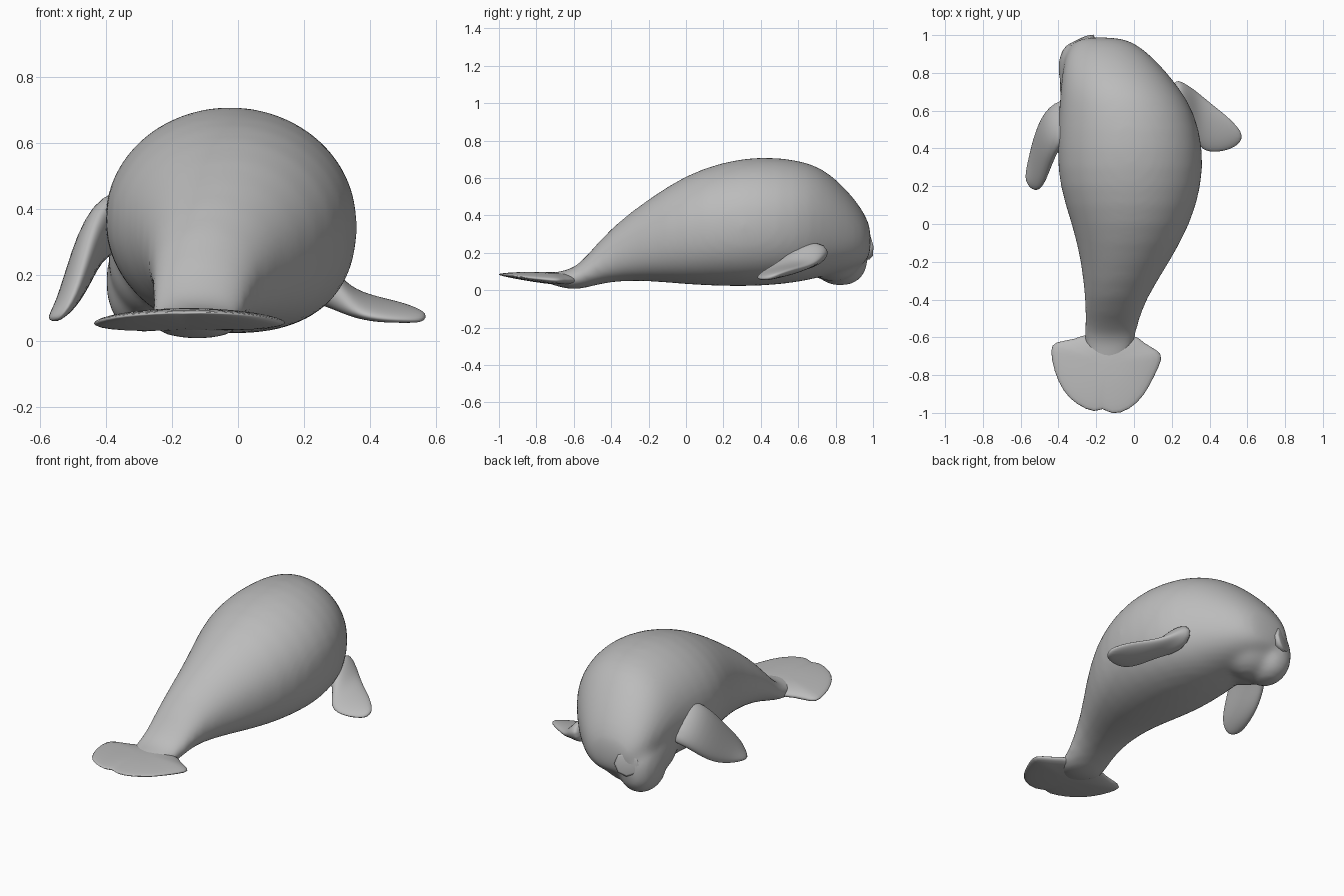
import bpy, bmesh
from math import sin, cos, pi, sqrt
from mathutils import Vector

cube = bpy.data.objects.get("Cube")
if cube:
    bpy.data.objects.remove(cube, do_unlink=True)

skin = bpy.data.materials.new("grey_skin")
skin.use_nodes = True
skin.diffuse_color = (0.5, 0.5, 0.5, 1)
skin.node_tree.nodes["Principled BSDF"].inputs["Base Color"].default_value = skin.diffuse_color


def loft(bm, rings):
    """Bridge closed rings of points and cap both ends."""
    rows = [[bm.verts.new(p) for p in ring] for ring in rings]
    n = len(rows[0])
    for a, b in zip(rows, rows[1:]):
        for i in range(n):
            j = (i + 1) % n
            bm.faces.new((a[i], a[j], b[j], b[i]))
    bm.faces.new(rows[0])
    bm.faces.new(rows[-1])


def ring(centre, u, v, n, fullness=2):
    """Ellipse whose quarter towards +u and -v may be made fuller."""
    points = []
    for i in range(n):
        c, s = cos(2 * pi * i / n), sin(2 * pi * i / n)
        grow = 1
        if c > 0 and s < 0:
            grow = (abs(c) ** fullness + abs(s) ** fullness) ** (-1 / fullness)
        points.append(centre + (u * c + v * s) * grow)
    return points


def lump(bm, centre, radii, power=2):
    """Superellipsoid to be fused into the body."""
    for v in bmesh.ops.create_icosphere(bm, subdivisions=4, radius=1)["verts"]:
        p = v.co * sum(abs(c) ** power for c in v.co) ** (-1 / power)
        v.co = [m + r * c for m, r, c in zip(centre, radii, p)]


def finish(bm, name, subdivide=1):
    bmesh.ops.recalc_face_normals(bm, faces=bm.faces)
    mesh = bpy.data.meshes.new(name)
    bm.to_mesh(mesh)
    bm.free()
    mesh.materials.append(skin)
    mesh.shade_smooth()
    obj = bpy.data.objects.new(name, mesh)
    bpy.context.collection.objects.link(obj)
    if subdivide:
        rounding = obj.modifiers.new("rounding", "SUBSURF")
        rounding.levels = rounding.render_levels = subdivide
    return obj


# Body: slices along y as (y, x low, x high, z low, z high) in hundredths
slices = [
    (-78, -20, -9, 5, 8), (-69, -25, -2, 2, 10), (-61, -28, 1, 0, 11),
    (-54, -26, 2, 1, 17), (-40, -26, 6, 5, 34), (-20, -28, 19, 5, 49),
    (0, -33, 30, 3, 62), (20, -40, 36, 2, 69), (40, -41, 37, 2, 72),
    (60, -40, 32, 4, 70), (72, -39, 24, 7, 66), (82, -38, 16, 9, 58),
    (91, -36, 7, 12, 48), (96, -32, 0, 15, 40), (99, -28, -8, 19, 33),
]
body = bmesh.new()
rings = []
for s in slices:
    y, x0, x1, z0, z1 = (value / 100 for value in s)
    centre = Vector(((x0 + x1) / 2, y, (z0 + z1) / 2))
    rings.append(ring(centre, Vector(((x1 - x0) / 2, 0, 0)),
                      Vector((0, 0, (z1 - z0) / 2)), 28, 2.5))
loft(body, rings)

# Muzzle turned to one side, with cheek and throat easing it into the head
lump(body, (-0.285, 0.825, 0.18), (0.115, 0.148, 0.156), 2.3)
lump(body, (-0.18, 0.79, 0.23), (0.19, 0.17, 0.185))
lump(body, (-0.25, 0.72, 0.25), (0.145, 0.2, 0.185))
body_obj = finish(body, "body")
fuse = body_obj.modifiers.new("fuse", "REMESH")
fuse.mode = "VOXEL"
fuse.voxel_size = 0.018
fuse.use_smooth_shade = True
blend = body_obj.modifiers.new("blend", "SMOOTH")
blend.factor = 0.5
blend.iterations = 14

# Flippers: sections as (leading point, trailing point, half thickness)
flippers = {
    "left_flipper": [
        ((0.20, 0.78, 0.22), (0.21, 0.56, 0.18), 0.08),
        ((0.27, 0.75, 0.20), (0.29, 0.51, 0.13), 0.06),
        ((0.33, 0.71, 0.15), (0.345, 0.39, 0.085), 0.035),
        ((0.41, 0.64, 0.125), (0.42, 0.37, 0.065), 0.03),
        ((0.50, 0.57, 0.11), (0.51, 0.39, 0.06), 0.022),
        ((0.58, 0.48, 0.08), (0.565, 0.43, 0.06), 0.014),
    ],
    "right_flipper": [
        ((-0.31, 0.68, 0.29), (-0.31, 0.50, 0.47), 0.06),
        ((-0.44, 0.64, 0.26), (-0.41, 0.41, 0.44), 0.055),
        ((-0.51, 0.51, 0.13), (-0.455, 0.28, 0.27), 0.05),
        ((-0.555, 0.36, 0.075), (-0.49, 0.17, 0.14), 0.033),
        ((-0.585, 0.23, 0.065), (-0.54, 0.18, 0.06), 0.014),
    ],
}
for name, sections in flippers.items():
    axis = Vector(sections[-1][0]) - Vector(sections[0][0])
    bm = bmesh.new()
    rings = []
    for lead, trail, thick in sections:
        lead, trail = Vector(lead), Vector(trail)
        chord = (lead - trail) / 2
        normal = chord.cross(axis).normalized()
        rings.append(ring((lead + trail) / 2, chord, normal * thick, 12))
    loft(bm, rings)
    finish(bm, name, 2)

# Tail fluke: notched fan outline, thickest at the root and rising to the rear
outline = [
    (-25, -57), (-31, -61), (-43, -62), (-45, -66), (-43, -78), (-38, -89), (-31, -96),
    (-20, -101), (-17, -97), (-12, -102), (-2, -99), (6, -91), (11, -81),
    (16, -71), (14, -67), (5, -63), (1, -57),
]
middle = Vector((-0.15, -0.74))
bm = bmesh.new()
rings = []
for scale, side in ((0.3, -1), (0.7, -1), (0.94, -1), (1, 0), (0.94, 1), (0.7, 1), (0.3, 1)):
    layer = []
    for px, py in outline:
        p = middle + (Vector((px, py)) / 100 - middle) * scale
        base = 0.085 - 0.07 * (p.y + 1) - 0.12 * (p.x - middle.x) ** 2
        half = (0.018 + 0.06 * (p.y + 1)) * sqrt(1 - scale * scale)
        layer.append((p.x, p.y, base + side * half))
    rings.append(layer)
loft(bm, rings)
finish(bm, "tail_fluke")

# Nose pad: a flat patch on the front of the muzzle
normal = Vector((-0.4, 0.9, 0.12)).normalized()
across = normal.cross(Vector((0, 0, 1))).normalized()
up = across.cross(normal)
bm = bmesh.new()
centre = Vector((-0.28, 0.973, 0.235))
loft(bm, [ring(centre + normal * d, across * r, up * r, 8)
          for d, r in ((-0.03, 0.07), (0, 0.072), (0.004, 0.06))])
finish(bm, "nose_pad", 0)
